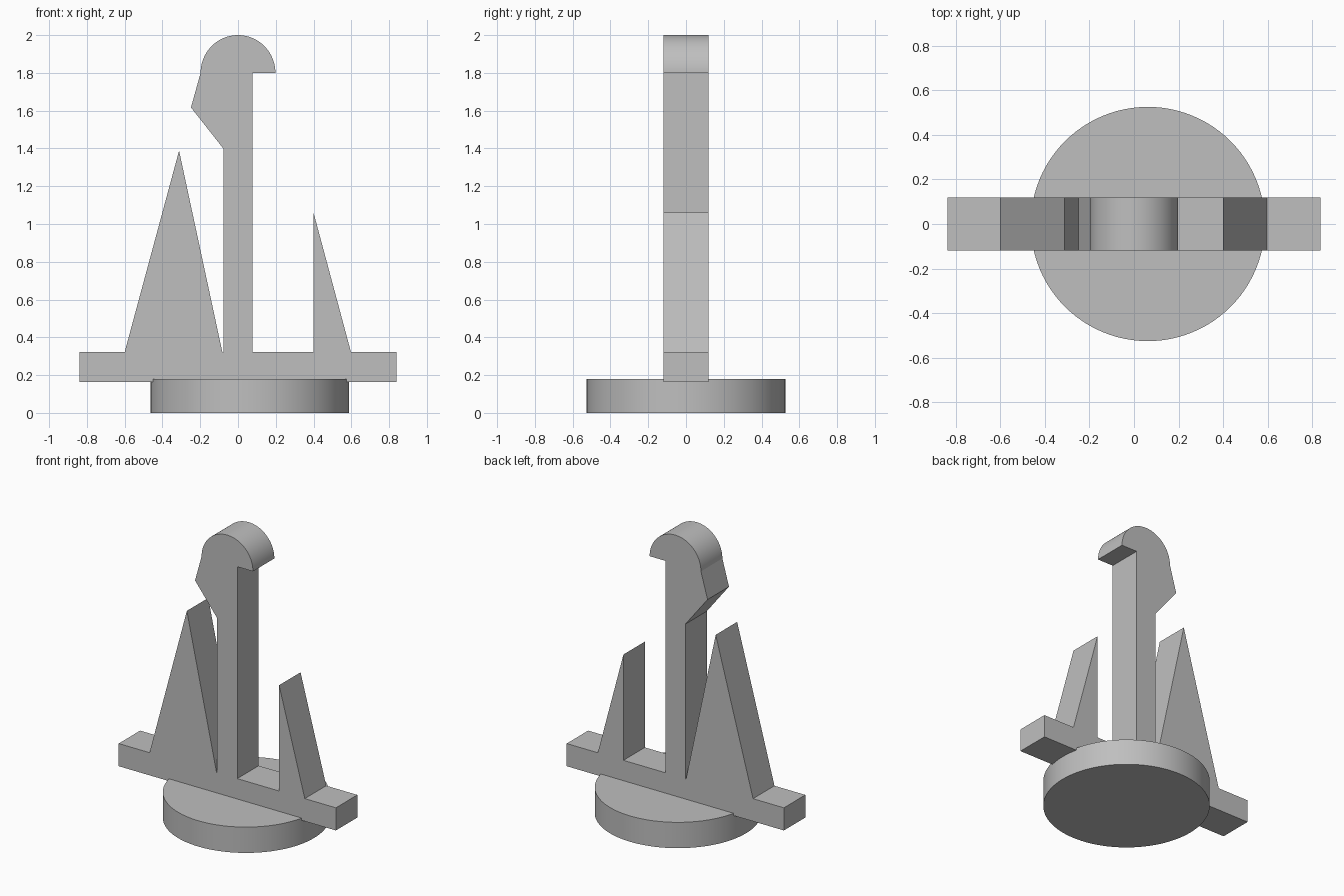
import bpy
import bmesh
from math import cos, sin, pi, radians
from mathutils import Vector

cube = bpy.data.objects.get("Cube")
if cube:
    bpy.data.objects.remove(cube, do_unlink=True)

# Single plain grey
GREY = (0.52, 0.52, 0.52, 1.0)
grey = bpy.data.materials.new("plain_grey")
grey.use_nodes = True
grey.diffuse_color = GREY
grey.node_tree.nodes["Principled BSDF"].inputs["Base Color"].default_value = GREY


def finish(obj):
    """Assign the colour and smooth only the curved faces."""
    obj.data.materials.append(grey)
    bpy.ops.object.select_all(action="DESELECT")
    obj.select_set(True)
    bpy.context.view_layer.objects.active = obj
    bpy.ops.object.shade_smooth_by_angle(angle=radians(12))


def extrude_profile(name, outline, half_depth):
    """Extrude an (x, z) outline evenly along y."""
    bm = bmesh.new()
    face = bm.faces.new([bm.verts.new((x, -half_depth, z)) for x, z in outline])
    result = bmesh.ops.extrude_face_region(bm, geom=[face])
    moved = [v for v in result["geom"] if isinstance(v, bmesh.types.BMVert)]
    bmesh.ops.translate(bm, verts=moved, vec=Vector((0, 2 * half_depth, 0)))
    bmesh.ops.recalc_face_normals(bm, faces=bm.faces)
    mesh = bpy.data.meshes.new(name)
    bm.to_mesh(mesh)
    bm.free()
    obj = bpy.data.objects.new(name, mesh)
    bpy.context.collection.objects.link(obj)
    finish(obj)


# Round base disc
bpy.ops.mesh.primitive_cylinder_add(vertices=96, radius=0.526, depth=0.18,
                                    location=(0.062, 0, 0.09))
base = bpy.context.object
base.name = "base_disc"
finish(base)

# Upright silhouette: beam, tall fin, hooked post and short fin in one slab
BOTTOM, DECK, HEAD = 0.164, 0.322, 1.80
ARC_STEPS = 40
arc = [(0.198 * cos(pi * (1 - i / ARC_STEPS)), HEAD + 0.2 * sin(pi * i / ARC_STEPS))
       for i in range(ARC_STEPS + 1)]
beam_left = [(-0.838, BOTTOM), (-0.838, DECK)]
tall_fin = [(-0.6, DECK), (-0.312, 1.388), (-0.083, DECK)]
post_left = [(-0.078, DECK), (-0.078, 1.40), (-0.249, 1.617)]
post_right = [(0.077, HEAD), (0.077, DECK)]
short_fin = [(0.4, DECK), (0.4, 1.06), (0.598, DECK)]
beam_right = [(0.838, DECK), (0.838, BOTTOM)]
extrude_profile("upright_silhouette",
                beam_left + tall_fin + post_left + arc + post_right + short_fin + beam_right,
                0.118)
